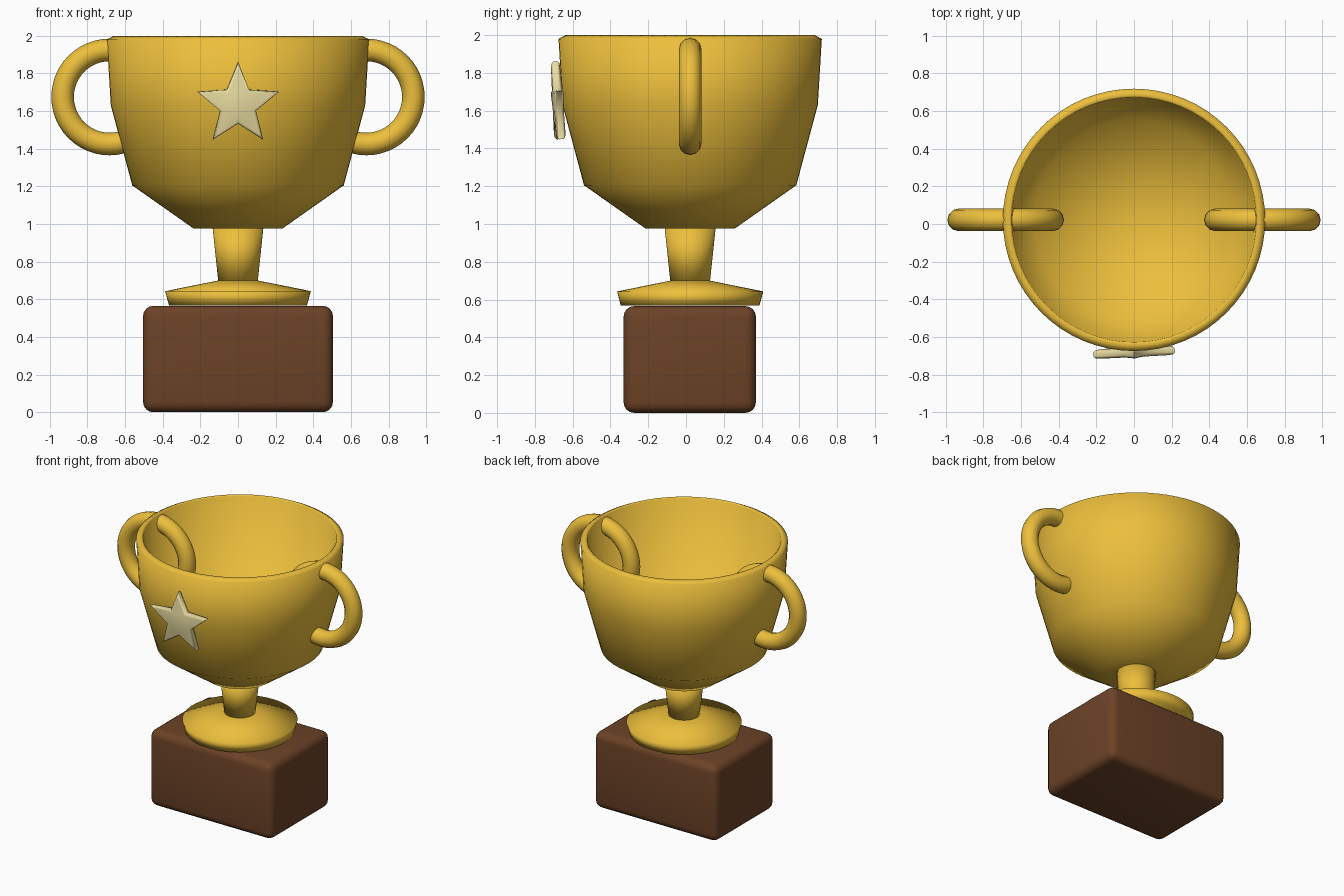
import bpy, bmesh, math
from mathutils import Matrix

if "Cube" in bpy.data.objects:
    bpy.data.objects.remove(bpy.data.objects["Cube"])

CY = 0.022  # shared axis of cup, stem and base


def material(name, rgb):
    m = bpy.data.materials.new(name)
    m.diffuse_color = (*rgb, 1)
    m.use_nodes = True
    m.node_tree.nodes["Principled BSDF"].inputs["Base Color"].default_value = m.diffuse_color
    return m


gold = material("gold", (0.84, 0.52, 0.045))
brown = material("brown_wood", (0.15, 0.055, 0.02))
pale = material("pale_gold", (0.82, 0.72, 0.36))


def finish(name, bm, mat, angle=100):
    bmesh.ops.recalc_face_normals(bm, faces=bm.faces)
    me = bpy.data.meshes.new(name)
    bm.to_mesh(me)
    bm.free()
    me.materials.append(mat)
    ob = bpy.data.objects.new(name, me)
    bpy.context.collection.objects.link(ob)
    bpy.ops.object.select_all(action='DESELECT')
    bpy.context.view_layer.objects.active = ob
    ob.select_set(True)
    bpy.ops.object.shade_smooth_by_angle(angle=math.radians(angle))
    return ob


def lathe(name, profile, mat, steps=64):
    bm = bmesh.new()
    verts = [bm.verts.new((r, 0, z)) for r, z in profile]
    edges = [bm.edges.new(p) for p in zip(verts, verts[1:])]
    bmesh.ops.spin(bm, geom=verts + edges, cent=(0, 0, 0), axis=(0, 0, 1),
                   angle=math.tau, steps=steps)
    bmesh.ops.remove_doubles(bm, verts=bm.verts, dist=1e-4)
    ob = finish(name, bm, mat)
    ob.location.y = CY
    return ob


# Hollow cup: faceted outer wall, chamfered rim, plain inner wall and floor
lathe("cup", [(0, 0.975), (0.235, 0.975), (0.562, 1.205), (0.676, 1.63),
              (0.697, 1.98), (0.66, 2.0), (0.65, 1.99),
              (0.53, 1.22), (0, 1.22)], gold)

# Tapered stem and flared foot
lathe("stem", [(0, 0.98), (0.135, 0.98), (0.105, 0.695), (0, 0.695)], gold, 48)
lathe("foot", [(0, 0.70), (0.105, 0.70), (0.387, 0.643), (0.367, 0.568),
               (0, 0.568)], gold)


# Ring handles passing through the cup wall
def handle(name, side):
    bm = bmesh.new()
    verts = []
    for i in range(12):
        a = math.tau * i / 12
        verts.append(bm.verts.new((0.25 + 0.06 * math.cos(a),
                                   0.06 * math.sin(a), 0)))
    edges = [bm.edges.new((verts[i], verts[(i + 1) % 12])) for i in range(12)]
    bmesh.ops.spin(bm, geom=verts + edges, cent=(0, 0, 0), axis=(0, 1, 0),
                   angle=math.tau, steps=48)
    bmesh.ops.remove_doubles(bm, verts=bm.verts, dist=1e-4)
    ob = finish(name, bm, gold)
    ob.location = (side * 0.682, CY, 1.675)


handle("handle_left", -1)
handle("handle_right", 1)

# Rounded wooden base block
bm = bmesh.new()
bmesh.ops.create_cube(bm, size=1, matrix=Matrix.Translation((0, 0.02, 0.2825))
                      @ Matrix.Diagonal((1.01, 0.7, 0.565, 1)))
bmesh.ops.bevel(bm, geom=bm.edges[:], offset=0.055, segments=4, profile=0.5,
                affect='EDGES')
finish("base_block", bm, brown)

# Star badge with rounded edges, leaning with the cup wall
bm = bmesh.new()
ring = []
for i in range(10):
    r = 0.1 if i % 2 else 0.228
    a = math.pi * i / 5
    ring.append(bm.verts.new((r * math.sin(a), 0.025, r * math.cos(a))))
back = bm.faces.new(ring)
ext = bmesh.ops.extrude_face_region(bm, geom=[back], use_keep_orig=True)
front = [v for v in ext["geom"] if isinstance(v, bmesh.types.BMVert)]
bmesh.ops.translate(bm, verts=front, vec=(0, -0.05, 0))
caps = [e for e in bm.edges if abs(e.verts[0].co.y - e.verts[1].co.y) < 0.01]
bmesh.ops.bevel(bm, geom=caps, offset=0.014, segments=2, profile=0.5,
                affect='EDGES')
star = finish("star_badge", bm, pale, 60)
star.location = (0, -0.678, 1.633)
star.rotation_euler = (math.radians(3.5), 0, math.radians(3))
